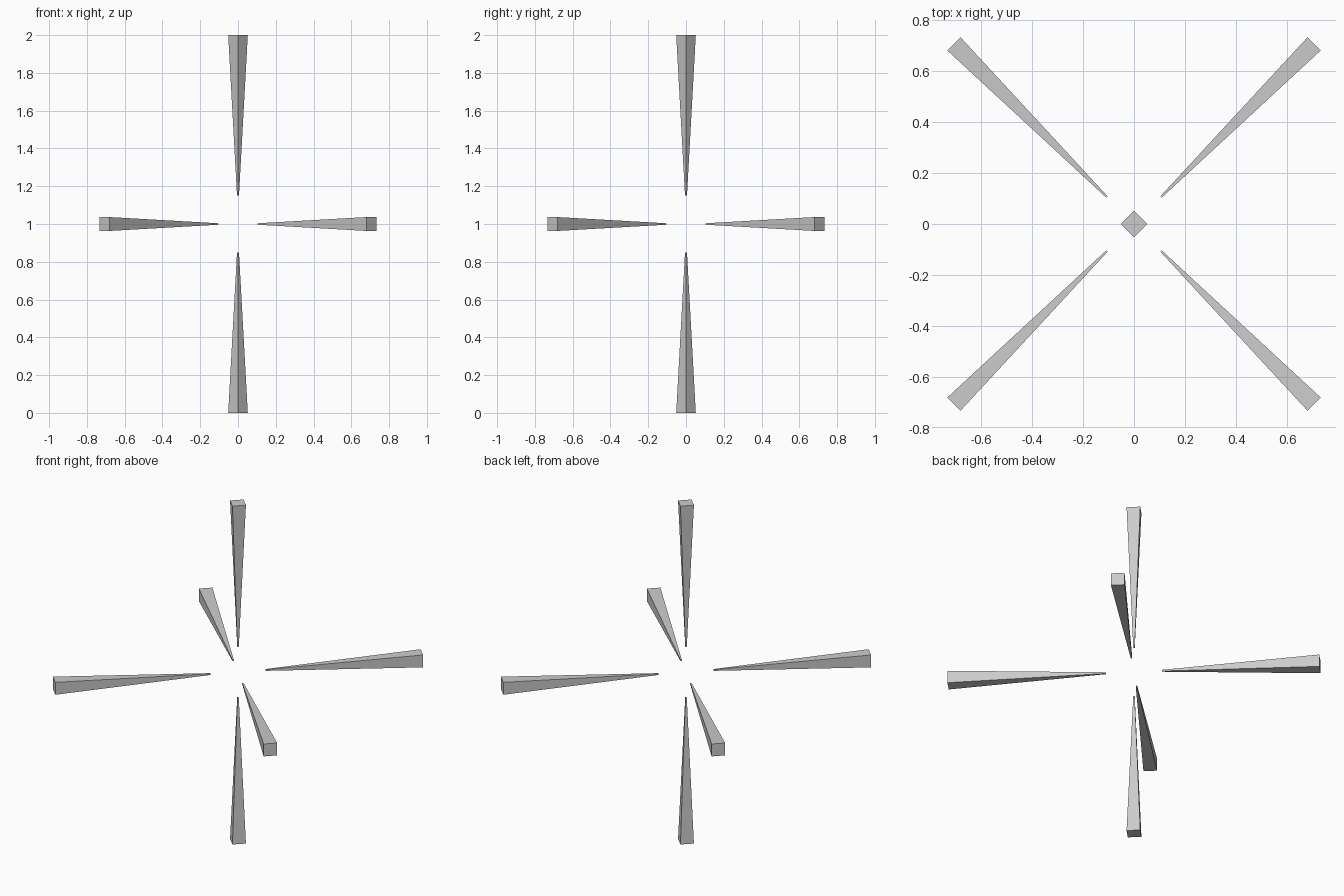
import bpy
from mathutils import Vector

cube = bpy.data.objects.get("Cube")
if cube:
    bpy.data.objects.remove(cube, do_unlink=True)

grey = bpy.data.materials.new("light_grey")
grey.use_nodes = True
colour = (0.6, 0.6, 0.6, 1)
grey.diffuse_color = colour
grey.node_tree.nodes["Principled BSDF"].inputs["Base Color"].default_value = colour

CENTRE = Vector((0, 0, 1))
INNER, OUTER = 0.15, 1.0      # distances of tip and wide end from the centre
TIP, END = 0.0037, 0.0367     # half widths of the square ends


def spike(name, direction, side, up):
    """Square bar that widens away from the centre."""
    d, s, u = (Vector(v).normalized() for v in (direction, side, up))
    verts = [CENTRE + d * dist + (s * a + u * b) * half
             for dist, half in ((INNER, TIP), (OUTER, END))
             for a, b in ((-1, -1), (1, -1), (1, 1), (-1, 1))]
    sides = [(i, (i + 1) % 4, (i + 1) % 4 + 4, i + 4) for i in range(4)]
    faces = [(3, 2, 1, 0), (4, 5, 6, 7)] + sides
    # Keep the normals outward whatever the handedness of the axes
    if s.cross(u).dot(d) < 0:
        faces = [f[::-1] for f in faces]
    mesh = bpy.data.meshes.new(name)
    mesh.from_pydata(verts, [], faces)
    mesh.materials.append(grey)
    bpy.context.collection.objects.link(bpy.data.objects.new(name, mesh))


# Vertical spikes, turned so that their edges face front and sides
for name, z in (("top_spike", 1), ("bottom_spike", -1)):
    spike(name, (0, 0, z), (1, 1, 0), (-1, 1, 0))

# Horizontal spikes along the diagonals
for depth, y in (("front", -1), ("back", 1)):
    for hand, x in (("left", 1), ("right", -1)):
        spike(f"{depth}_{hand}_spike", (x, y, 0), (-y, x, 0), (0, 0, 1))
